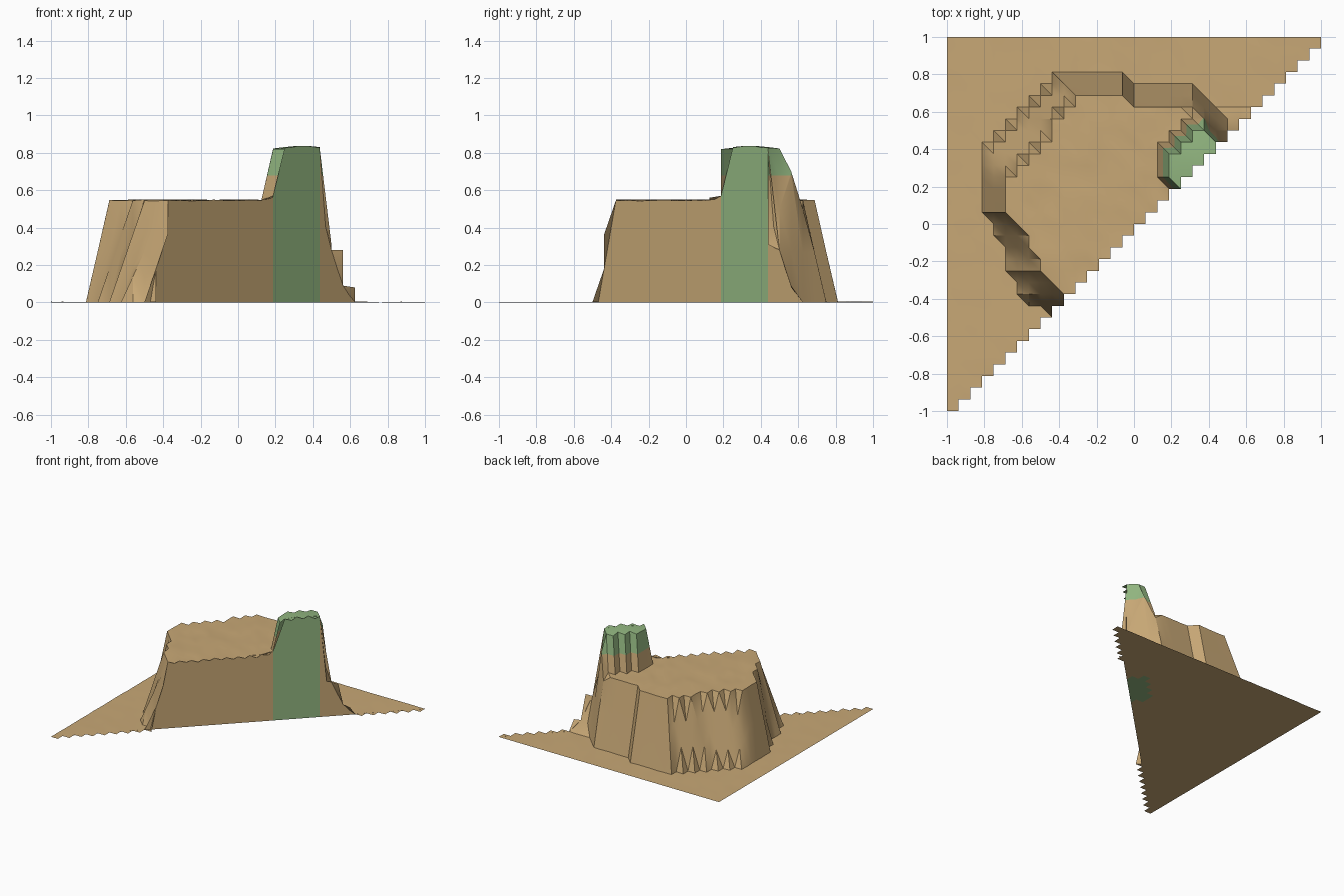
import bpy, bmesh, math, random

if "Cube" in bpy.data.objects:
    bpy.data.objects.remove(bpy.data.objects["Cube"])

random.seed(4)
S = 1 / 16          # grid step
N = 16              # half the grid count
MESA, GREEN_Z = 0.547, 0.68


def material(name, rgb):
    m = bpy.data.materials.new(name)
    m.diffuse_color = (*rgb, 1)
    m.use_nodes = True
    m.node_tree.nodes["Principled BSDF"].inputs["Base Color"].default_value = m.diffuse_color
    return m


SAND = material("sand", (0.578, 0.392, 0.181))
GRASS = material("grass green", (0.287, 0.468, 0.216))

# mesa outline per grid row: column of the cliff foot, column of the cliff top
CLIFF = {-7: (-8, -5), -6: (-10, -6), -5: (-10, -7), -4: (-11, -8), -3: (-11, -8),
         -2: (-11, -9), -1: (-12, -9), 0: (-12, -10), 1: (-13, -11), 2: (-13, -11),
         3: (-13, -11), 4: (-13, -11), 5: (-13, -10), 6: (-13, -9), 7: (-12, -8),
         8: (-11, -7), 9: (-10, -7), 10: (-9, -6), 11: (-8, -5), 12: (-7, -5)}
# knoll span per grid row
KNOLL = {3: (4, 4), 4: (3, 5), 5: (3, 6), 6: (3, 7), 7: (4, 7), 8: (5, 6)}
# falling shoulder to the right of the knoll
SHOULDER = {(8, 7): 0.31, (7, 8): 0.50, (8, 8): 0.28, (9, 8): 0.28,
            (6, 9): 0.70, (7, 9): 0.28, (8, 9): 0.08, (9, 9): 0.09, (10, 9): 0.08,
            (5, 10): 0.50, (6, 10): 0.27, (3, 3): 0.57, (3, 2): 0.56}


def height(i, j):
    if (i, j) in SHOULDER:
        return SHOULDER[i, j]
    if j in KNOLL and KNOLL[j][0] <= i <= KNOLL[j][1]:
        return 0.84 - 0.005 * math.hypot(i - 5.5, j - 5.5) ** 1.3
    ground = random.uniform(0.001, 0.004)
    if j not in CLIFF or i <= CLIFF[j][0]:
        return ground
    if j >= 9 and i + j > 16:
        return ground
    if j == 12:
        return 0.27 if i <= -1 else ground
    if j == 11 and i >= 0:
        return 0.27
    foot, top = CLIFF[j]
    t = min(1, (i - foot) / (top - foot))
    return MESA * t + random.uniform(-0.004, 0.004) * (t == 1)


H = {(i, j): height(i, j) for j in range(-N, N + 1) for i in range(-N, min(j + 1, N) + 1)}


def make(name, faces, rule, cut=False):
    """faces: lists of points; rule(face) tells whether the face is green."""
    bm = bmesh.new()
    for pts in faces:
        bm.faces.new([bm.verts.new(p) for p in pts])
    bmesh.ops.remove_doubles(bm, verts=bm.verts, dist=1e-5)
    if cut:
        bmesh.ops.bisect_plane(bm, geom=bm.verts[:] + bm.edges[:] + bm.faces[:],
                               plane_co=(0, 0, GREEN_Z), plane_no=(0, 0, 1))
    for f in bm.faces:
        f.material_index = int(rule(f.calc_center_median()))
    me = bpy.data.meshes.new(name)
    bm.to_mesh(me)
    bm.free()
    me.materials.append(SAND)
    me.materials.append(GRASS)
    ob = bpy.data.objects.new(name, me)
    bpy.context.collection.objects.link(ob)
    bpy.context.view_layer.objects.active = ob
    ob.select_set(True)
    bpy.ops.object.shade_smooth_by_angle(angle=math.radians(30))
    ob.select_set(False)


def top(i, j):
    return (i * S, j * S, H[i, j])


def floor(i, j):
    return (i * S, j * S, 0)


surface, base, wall = [], [], []
for j in range(-N, N):
    for i in range(-N, j + 1):
        a, b, c, d = (i, j), (i + 1, j), (i + 1, j + 1), (i, j + 1)
        surface += [[top(*a), top(*b), top(*d)], [top(*b), top(*c), top(*d)]]
        base.append([floor(*p) for p in ((a, d, c, b) if i < j else (a, d, c))])
    # straight cut along the diagonal
    a, c = (j, j), (j + 1, j + 1)
    wall.append([floor(*a), floor(*c), top(*c), top(*a)])


def under_knoll(p):
    i, j = math.floor(p.x / S), math.floor(p.y / S)
    return sum(H[q] for q in ((i, j), (i + 1, j), (i, j + 1), (i + 1, j + 1))) / 4 > GREEN_Z


make("terrain_surface", surface, lambda p: p.z > GREEN_Z, cut=True)
make("terrain_base", base, under_knoll)
make("diagonal_cut_wall", wall, lambda p: 3 * S < p.x < 7 * S)
